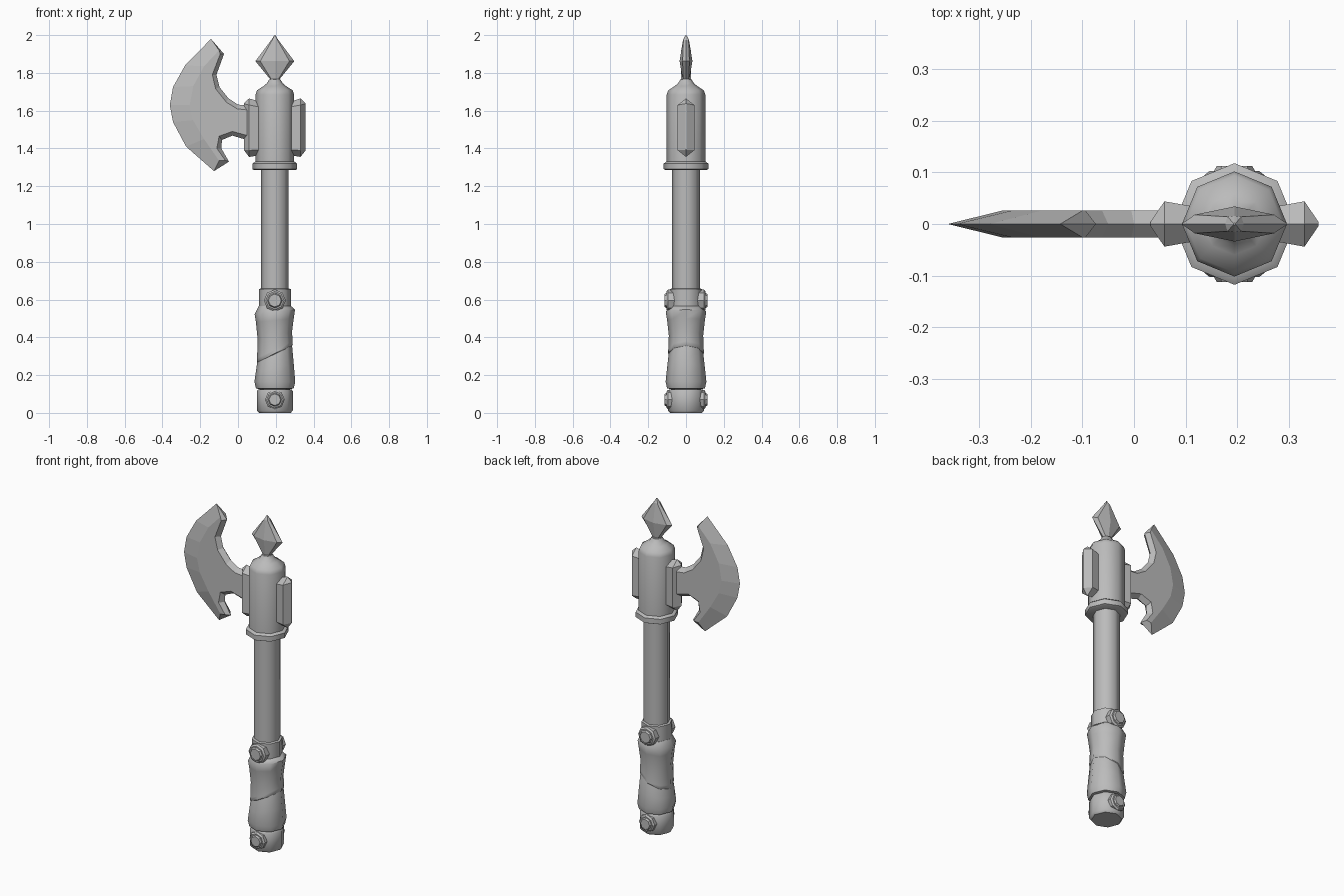
import bpy, bmesh, math
from mathutils import Vector, Matrix

if "Cube" in bpy.data.objects:
    bpy.data.objects.remove(bpy.data.objects["Cube"])

AXIS = 0.195   # x of the handle's centre line
SIDES = 8

grey = bpy.data.materials.new("plain grey")
grey.use_nodes = True
COLOUR = (0.5, 0.5, 0.5, 1)
grey.diffuse_color = COLOUR
grey.node_tree.nodes["Principled BSDF"].inputs["Base Color"].default_value = COLOUR


def finish(name, bm, smooth=None):
    bmesh.ops.recalc_face_normals(bm, faces=bm.faces)
    mesh = bpy.data.meshes.new(name)
    bm.to_mesh(mesh)
    bm.free()
    mesh.materials.append(grey)
    obj = bpy.data.objects.new(name, mesh)
    bpy.context.collection.objects.link(obj)
    if smooth:
        bpy.ops.object.select_all(action='DESELECT')
        obj.select_set(True)
        bpy.context.view_layer.objects.active = obj
        bpy.ops.object.shade_smooth_by_angle(angle=math.radians(smooth))
    return obj


def loft(bm, rings, cap_start=True, cap_end=True):
    """Skin equal-length closed rings of points."""
    loops = [[bm.verts.new(p) for p in ring] for ring in rings]
    for low, high in zip(loops, loops[1:]):
        for i in range(len(low)):
            j = (i + 1) % len(low)
            bm.faces.new((low[i], low[j], high[j], high[i]))
    if cap_start:
        bm.faces.new(loops[0][::-1])
    if cap_end:
        bm.faces.new(loops[-1])
    return loops


def ring(r, z, tilt=0):
    """Octagon about the z axis; tilt raises its left side."""
    pts = []
    for i in range(SIDES):
        a = math.tau * i / SIDES
        pts.append(Vector((r * math.cos(a), r * math.sin(a), z + tilt * math.cos(a))))
    return pts


def turned(name, profile, matrix=Matrix.Translation((AXIS, 0, 0)), smooth=48):
    bm = bmesh.new()
    loft(bm, [ring(*p) for p in profile])
    bm.transform(matrix)
    return finish(name, bm, smooth)


# Handle
turned("shaft", [(.073, .1), (.073, 1.3)])
turned("pommel", [(.084, 0), (.095, .012), (.095, .115), (.088, .125), (.07, .125)])
turned("collar", [(.085, .5), (.085, .655), (.07, .66)])

# Overlapping leather wraps with slanted edges
turned("lower_wrap", [(.08, .125), (.1, .13), (.108, .165), (.1, .24, .02),
                      (.09, .33, .04), (.08, .36, .04)])
turned("upper_wrap", [(.08, .3, .045), (.095, .315, .045), (.094, .335, .045),
                      (.091, .41, .02), (.1, .49, .01), (.107, .535, .012),
                      (.086, .565)])

# Axe head socket
turned("socket_flange", [(.108, 1.285), (.118, 1.29), (.118, 1.32), (.104, 1.33)])
turned("socket", [(.102, 1.32), (.102, 1.685), (.094, 1.708), (.06, 1.73),
                  (.042, 1.745), (.03, 1.765)])

# Bolts on front and back
for label, z, size in (("lower", .07, .9), ("upper", .595, 1)):
    for side, sign in (("front", 1), ("back", -1)):
        place = Matrix.Translation((AXIS, 0, z)) @ Matrix.Rotation(sign * math.pi / 2, 4, 'X')
        turned(label + "_bolt_" + side,
               [(.058 * size, .06), (.058 * size, .095), (.048 * size, .103),
                (.04 * size, .103), (.034 * size, .113)], place, smooth=30)

# Spear point on top
bm = bmesh.new()
rings = []
for z, w, edge, ridge in ((1.74, .04, .025, .035), (1.768, .026, .015, .018),
                          (1.862, .103, .018, .034), (1.975, .018, .014, .016),
                          (2, .002, .001, .002)):
    half = [(w, 0), (.75 * w, edge), (0, ridge), (-.75 * w, edge)]
    outline = half + [(-x, -y) for x, y in half]
    rings.append([(AXIS + x, y, z) for x, y in outline])
loft(bm, rings)
finish("spear_point", bm)

# Ridged side plates, mirrored about the handle
for name, s in (("left_plate", 1), ("right_plate", -1)):
    bm = bmesh.new()
    rings = []
    for d, w, top, bottom in ((.075, .033, 1.645, 1.365), (.136, .044, 1.665, 1.355),
                              (.163, .004, 1.64, 1.39)):
        slope = w * .8
        rings.append([(AXIS + s * d, y, z) for y, z in (
            (0, top), (w, top - slope), (w, bottom + slope),
            (0, bottom), (-w, bottom + slope), (-w, top - slope))])
    loft(bm, rings)
    finish(name, bm)

# Blade: sharp outline on the centre plane, paired with the flat cheek outline
THICK = .026
CUTTING = [((-.143, 1.98), (-.1, 1.92)), ((-.28, 1.84), (-.18, 1.835)),
           ((-.344, 1.725), (-.237, 1.73)), ((-.361, 1.63), (-.256, 1.63)),
           ((-.344, 1.54), (-.238, 1.55)), ((-.275, 1.41), (-.18, 1.45)),
           ((-.127, 1.28), (-.1, 1.335))]
INNER = [((-.048, 1.33), (-.068, 1.338)), ((-.088, 1.4), (-.112, 1.4)),
         ((-.085, 1.445), (-.1, 1.465)), ((-.03, 1.468), (-.03, 1.49)),
         ((.08, 1.435), (.08, 1.46)), ((.08, 1.625), (.08, 1.6)),
         ((.0, 1.632), (-.005, 1.61)), ((-.05, 1.665), (-.062, 1.645)),
         ((-.098, 1.725), (-.118, 1.715)), ((-.114, 1.79), (-.136, 1.79)),
         ((-.074, 1.9), (-.094, 1.9))]
pairs = CUTTING + INNER
bm = bmesh.new()
loft(bm, [[(q[0], -THICK, q[1]) for p, q in pairs],
          [(p[0], 0, p[1]) for p, q in pairs],
          [(q[0], THICK, q[1]) for p, q in pairs]])
finish("axe_blade", bm)
